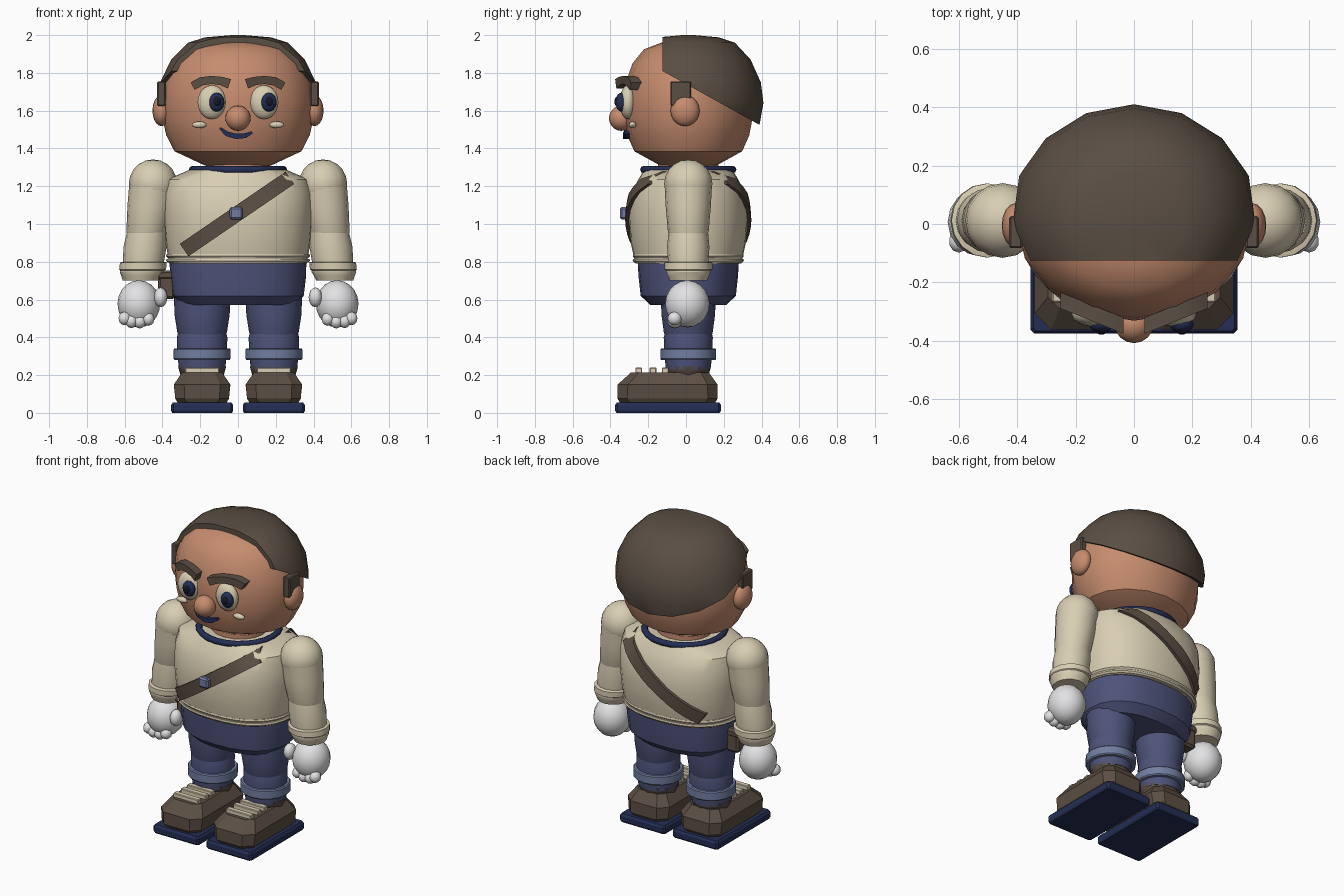
import bpy, bmesh, math
from mathutils import Matrix

if "Cube" in bpy.data.objects:
    bpy.data.objects.remove(bpy.data.objects["Cube"])

CY = 0.012   # fore-aft centre of the body


def srgb(r, g, b):
    f = lambda c: c / 12.92 if c <= 0.04045 else ((c + 0.055) / 1.055) ** 2.4
    return (f(r / 255), f(g / 255), f(b / 255), 1)


MATS = {}
for mat_name, rgb in dict(skin=(198, 140, 110), cream=(217, 206, 179), brown=(92, 79, 68),
                          hair_brown=(90, 78, 67), navy=(36, 46, 84), denim=(78, 83, 122),
                          pale_blue=(112, 126, 160), white=(226, 226, 228),
                          black=(20, 24, 40)).items():
    m = bpy.data.materials.new(mat_name)
    m.diffuse_color = srgb(*rgb)
    m.use_nodes = True
    m.node_tree.nodes["Principled BSDF"].inputs["Base Color"].default_value = m.diffuse_color
    MATS[mat_name] = m


def finish(name, bm, mat, angle=35):
    bmesh.ops.recalc_face_normals(bm, faces=bm.faces)
    me = bpy.data.meshes.new(name)
    bm.to_mesh(me)
    bm.free()
    me.materials.append(MATS[mat])
    if angle:
        me.shade_smooth()
        me.set_sharp_from_angle(angle=math.radians(angle))
    ob = bpy.data.objects.new(name, me)
    bpy.context.collection.objects.link(ob)
    return ob


def skin_rings(bm, rings):
    """Bridge equal-length rings of points and cap both ends."""
    vs = [[bm.verts.new(p) for p in r] for r in rings]
    n = len(vs[0])
    for a, b in zip(vs, vs[1:]):
        for i in range(n):
            j = (i + 1) % n
            bm.faces.new((a[i], a[j], b[j], b[i]))
    bm.faces.new(vs[0])
    bm.faces.new(vs[-1])


def oval(z, rx, ry, cx=0, cy=CY, n=16, e=2.0):
    pts = []
    for i in range(n):
        c, s = math.cos(math.tau * i / n), math.sin(math.tau * i / n)
        pts.append((cx + rx * math.copysign(abs(c) ** (2 / e), c),
                    cy + ry * math.copysign(abs(s) ** (2 / e), s), z))
    return pts


def loft(name, rings, mat, n=16, e=2.0, angle=35):
    """rings: (z, rx, ry[, cx])"""
    bm = bmesh.new()
    skin_rings(bm, [oval(r[0], r[1], r[2], r[3] if len(r) > 3 else 0, n=n, e=e) for r in rings])
    return finish(name, bm, mat, angle)


def ball(name, c, r, mat, u=16, v=10):
    bm = bmesh.new()
    bmesh.ops.create_uvsphere(bm, u_segments=u, v_segments=v, radius=1,
                              matrix=Matrix.Translation(c) @ Matrix.Diagonal((*r, 1)))
    return finish(name, bm, mat, 50)


def box(name, c, size, mat, bevel=0.0):
    bm = bmesh.new()
    bmesh.ops.create_cube(bm, size=1, matrix=Matrix.Translation(c) @ Matrix.Diagonal((*size, 1)))
    if bevel:
        bmesh.ops.bevel(bm, geom=bm.edges[:], offset=bevel, segments=1, affect='EDGES')
    return finish(name, bm, mat, 0)


def slab(name, cx, rings, mat):
    """Chamfered rectangles; rings: (z, half width, front y, back y, chamfer)"""
    bm, out = bmesh.new(), []
    for z, h, f, b, c in rings:
        xy = [(-h + c, f), (h - c, f), (h, f + c), (h, b - c),
              (h - c, b), (-h + c, b), (-h, b - c), (-h, f + c)]
        out.append([(cx + x, y, z) for x, y in xy])
    skin_rings(bm, out)
    return finish(name, bm, mat, 0)


def ribbon(name, pts, yf, depth, mat):
    """Band through (x, z, width) points whose outer face lies at y = yf(x, z)."""
    bm, rings = bmesh.new(), []
    for i, (x, z, w) in enumerate(pts):
        a, b = pts[max(i - 1, 0)], pts[min(i + 1, len(pts) - 1)]
        dx, dz = b[0] - a[0], b[1] - a[1]
        k = w / 2 / math.hypot(dx, dz)
        p, q = (x - dz * k, z + dx * k), (x + dz * k, z - dx * k)
        yp, yq = yf(*p), yf(*q)
        rings.append([(p[0], yp, p[1]), (q[0], yq, q[1]),
                      (q[0], yq + depth, q[1]), (p[0], yp + depth, p[1])])
    skin_rings(bm, rings)
    return finish(name, bm, mat, 30)


# Head and neck
HEAD = [(1.31, .44), (1.385, .84), (1.47, .95), (1.56, 1), (1.65, 1.01), (1.74, .98),
        (1.85, .87), (1.925, .69), (1.96, .42), (1.972, .1)]
loft("head", [(z, .4 * k, .34 * k) for z, k in HEAD], "skin")
loft("neck", [(1.24, .17, .16), (1.34, .17, .16)], "skin")

# Hair: a larger cap cut by a vertical and a sloping plane
HAIR = [(1.40, .78), (1.53, .95), (1.64, 1), (1.75, .965), (1.87, .83), (1.96, .62),
        (1.988, .41), (2.0, .08)]
bm = bmesh.new()
skin_rings(bm, [oval(z, .427 * k, .398 * k) for z, k in HAIR])
for co, no in (((0, -.125, 1.8), (0, -1, 0)), ((0, -.125, 1.81), (0, -.28, -.505))):
    cut = bmesh.ops.bisect_plane(bm, geom=bm.verts[:] + bm.edges[:] + bm.faces[:],
                                 plane_co=co, plane_no=no, clear_outer=True)
    bmesh.ops.edgeloop_fill(bm, edges=[g for g in cut['geom_cut'] if isinstance(g, bmesh.types.BMEdge)])
finish("hair", bm, "hair_brown", 35)

# Face
ball("nose", (0, -.342, 1.56), (.067, .066, .067), "skin")
for s, side in ((-1, "left"), (1, "right")):
    ball(f"{side}_ear", (s * .405, -.005, 1.60), (.048, .077, .082), "skin")
    box(f"{side}_sideburn", (s * .405, -.028, 1.69), (.045, .11, .13), "hair_brown", .006)
    ball(f"{side}_eye", (s * .138, -.308, 1.645), (.076, .044, .09), "cream")
    ball(f"{side}_iris", (s * .138 + .025, -.343, 1.645), (.041, .03, .05), "navy")
    ball(f"{side}_pupil", (s * .138 + .027, -.362, 1.648), (.022, .017, .028), "black")
    ball(f"{side}_cheek_mark", (s * .205, -.283, 1.525), (.04, .02, .018), "cream", 12, 6)
    ribbon(f"{side}_eyebrow", [(s * .24, 1.73, .045), (s * .195, 1.755, .045), (s * .14, 1.763, .042),
                               (s * .09, 1.757, .045), (s * .045, 1.742, .052)],
           lambda x, z: -.39 + .4 * abs(x), .055, "hair_brown")
ribbon("mouth", [(-.095, 1.508, .012), (-.06, 1.478, .026), (-.01, 1.464, .028), (.04, 1.468, .026),
                 (.075, 1.485, .014)], lambda x, z: -.335 + 2 * x * x, .05, "navy")

# Torso
TORSO = [(.79, .365, .28), (.9, .383, .305), (1.04, .395, .316), (1.16, .395, .3),
         (1.235, .378, .265), (1.285, .26, .235)]
TE = 2.3
loft("torso", TORSO, "cream", 32, TE)
for i, z in enumerate((.795, .82)):
    loft(f"waist_rib_{i}", [(z, .372, .286), (z + .01, .382, .294), (z + .021, .378, .292)],
         "cream", 32, TE, 20)
bpy.ops.mesh.primitive_torus_add(location=(0, CY, 1.288), major_radius=.24, minor_radius=.02,
                                 major_segments=24, minor_segments=8)
collar = bpy.context.object
collar.name = "collar"
collar.scale = (1, .98, 1)
collar.data.materials.append(MATS["navy"])
collar.data.shade_smooth()


# Strap across front and back, following the torso surface
def torso_depth(x, z):
    z = min(max(z, TORSO[0][0]), TORSO[-1][0])
    for a, b in zip(TORSO, TORSO[1:]):
        if z <= b[0]:
            t = (z - a[0]) / (b[0] - a[0])
            rx, ry = a[1] + t * (b[1] - a[1]), a[2] + t * (b[2] - a[2])
            return ry * max(1 - abs(x / rx) ** TE, .2) ** (1 / TE)


LINE = [(-.285 + .56 * i / 10, .862 + .383 * i / 10, .08) for i in range(11)]
for s, side in ((-1, "front"), (1, "back")):
    ribbon(f"strap_{side}", LINE, lambda x, z: CY + s * (torso_depth(x, z) + .02), -s * .035, "brown")
box("strap_buckle", (-.01, -.33, 1.057), (.07, .04, .065), "pale_blue", .01)

# Hips and hip pouch
loft("hips", [(.57, .3, .2), (.62, .348, .252), (.72, .36, .263), (.80, .362, .268)],
     "denim", 24, 2.3, 30)
box("pouch", (-.378, .015, .675), (.09, .11, .145), "brown", .014)
box("pouch_flap", (-.382, .015, .73), (.098, .12, .05), "brown", .012)

for s, side in ((-1, "left"), (1, "right")):
    # Arm leaning slightly outward
    ball(f"{side}_shoulder", (s * .45, CY, 1.212), (.128, .128, .13), "cream")
    loft(f"{side}_upper_arm", [(.94, .1, .1, s * .485), (.96, .109, .108, s * .482),
                               (1.1, .122, .12, s * .463), (1.22, .125, .126, s * .45)], "cream")
    loft(f"{side}_forearm", [(.72, .1, .1, s * .508), (.78, .108, .106, s * .503),
                             (.88, .114, .112, s * .492), (.955, .106, .105, s * .482)], "cream")
    loft(f"{side}_sleeve_cuff", [(.70, .098, .1, s * .512), (.725, .108, .11, s * .51),
                                 (.745, .118, .118, s * .508), (.755, .118, .118, s * .507),
                                 (.76, .124, .127, s * .505), (.795, .124, .127, s * .501),
                                 (.80, .112, .112, s * .5)], "cream", angle=25)
    # Gloved hand
    ball(f"{side}_hand", (s * .525, CY - .005, .577), (.113, .117, .125), "white")
    for i, (x, z) in enumerate(((.6, .5), (.565, .485), (.52, .483), (.475, .497))):
        ball(f"{side}_finger_{i}", (s * x, -.06, z), (.034, .038, .036), "white", 10, 6)
    ball(f"{side}_thumb", (s * .41, -.05, .612), (.036, .045, .052), "white", 12, 8)

    # Leg
    cx = s * .19
    loft(f"{side}_thigh", [(.40, .122, .122, cx), (.43, .132, .13, cx), (.52, .146, .142, cx),
                           (.64, .15, .146, cx)], "denim")
    loft(f"{side}_shin", [(.23, .122, .118, cx), (.3, .13, .126, cx), (.4, .134, .13, cx),
                          (.43, .125, .122, cx)], "denim")
    loft(f"{side}_trouser_cuff", [(.28, .146, .143, cx), (.287, .151, .148, cx),
                                  (.335, .151, .148, cx), (.342, .146, .143, cx)], "pale_blue")
    # Shoe
    loft(f"{side}_ankle", [(.17, .08, .08, cx), (.20, .115, .11, cx), (.245, .127, .118, cx)],
         "brown", 12)
    slab(f"{side}_shoe", cx, [(.055, .13, -.35, .155, .05), (.075, .142, -.362, .167, .05),
                              (.15, .15, -.362, .167, .055), (.215, .105, -.29, .12, .04)], "brown")
    slab(f"{side}_sole", cx, [(0, .158, -.368, .178, .01), (.012, .164, -.375, .185, .012),
                              (.042, .164, -.375, .185, .012), (.055, .155, -.366, .176, .01)], "navy")
    for i, y in enumerate((-.25, -.175, -.11)):
        box(f"{side}_lace_{i}", (cx, y, .225), (.18, .036, .03), "cream", .004)
